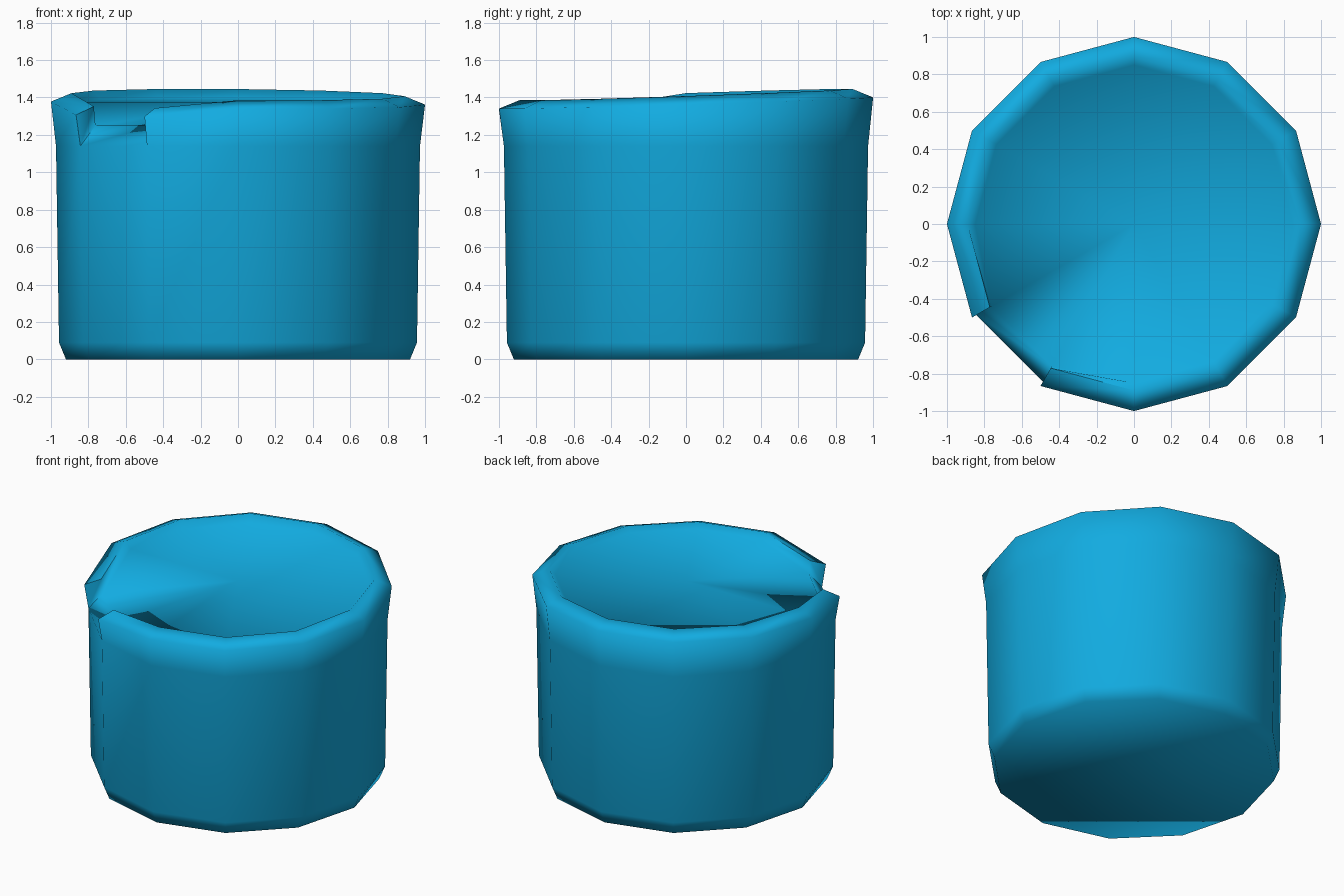
import bpy, bmesh, math

cube = bpy.data.objects.get("Cube")
if cube:
    bpy.data.objects.remove(cube, do_unlink=True)

SIDES = 12
NOTCH = (7, 8)                 # the pouring notch lies between these two corners
RIM_DIP = {7: 0.055, 8: 0.05}  # the rim sinks towards the notch

mat = bpy.data.materials.new("bright_blue")
mat.use_nodes = True
blue = (0.006, 0.41, 0.75, 1)
mat.diffuse_color = blue
shader = mat.node_tree.nodes["Principled BSDF"]
shader.inputs["Base Color"].default_value = blue
shader.inputs["Roughness"].default_value = 0.6

bm = bmesh.new()


def ring(radius, height):
    """Ring of corners; height is a function of corner number, x and y."""
    verts = []
    for k in range(SIDES):
        a = math.tau * k / SIDES
        x, y, r = math.cos(a), math.sin(a), radius(k)
        verts.append(bm.verts.new((r * x, r * y, height(k, x, y))))
    return verts


def tilt(k, x, y):
    return 0.03 * y - 0.008 * x - RIM_DIP.get(k, 0)


def bridge(lower, upper, segments):
    for k in segments:
        n = (k + 1) % SIDES
        bm.faces.new((lower[k], lower[n], upper[n], upper[k]))


# Cup wall, rim and filled top as nested rings
base = ring(lambda k: 0.92, lambda k, x, y: 0)
foot = ring(lambda k: 0.957, lambda k, x, y: 0.09)
shoulder = ring(lambda k: 0.973, lambda k, x, y: 1.14)
rim_out = ring(lambda k: 1.0, lambda k, x, y: 1.37 + tilt(k, x, y))
rim_in = ring(lambda k: 0.89, lambda k, x, y: 1.415 + tilt(k, x, y))
fill = ring(lambda k: 0.88 if k in NOTCH else 0.85,
            lambda k, x, y: 1.25 if k in NOTCH else 1.375 + 0.025 * y)
centre = bm.verts.new((0, 0, 1.375))

every = range(SIDES)
rimmed = [k for k in every if k != NOTCH[0]]
bm.faces.new(base[::-1])
bridge(base, foot, every)
bridge(foot, shoulder, every)
for low, high in ((shoulder, rim_out), (rim_out, rim_in), (rim_in, fill)):
    bridge(low, high, rimmed)
for k in every:
    bm.faces.new((fill[k], fill[(k + 1) % SIDES], centre))

# Notch sill and the cut ends of the rim
bridge(shoulder, fill, [NOTCH[0]])
for k in NOTCH:
    bm.faces.new((shoulder[k], rim_out[k], rim_in[k], fill[k]))

bmesh.ops.recalc_face_normals(bm, faces=bm.faces)
mesh = bpy.data.meshes.new("cup")
bm.to_mesh(mesh)
bm.free()
mesh.materials.append(mat)
cup = bpy.data.objects.new("cup", mesh)
bpy.context.collection.objects.link(cup)

bpy.ops.object.select_all(action='DESELECT')
cup.select_set(True)
bpy.context.view_layer.objects.active = cup
bpy.ops.object.shade_smooth_by_angle(angle=math.radians(76))
